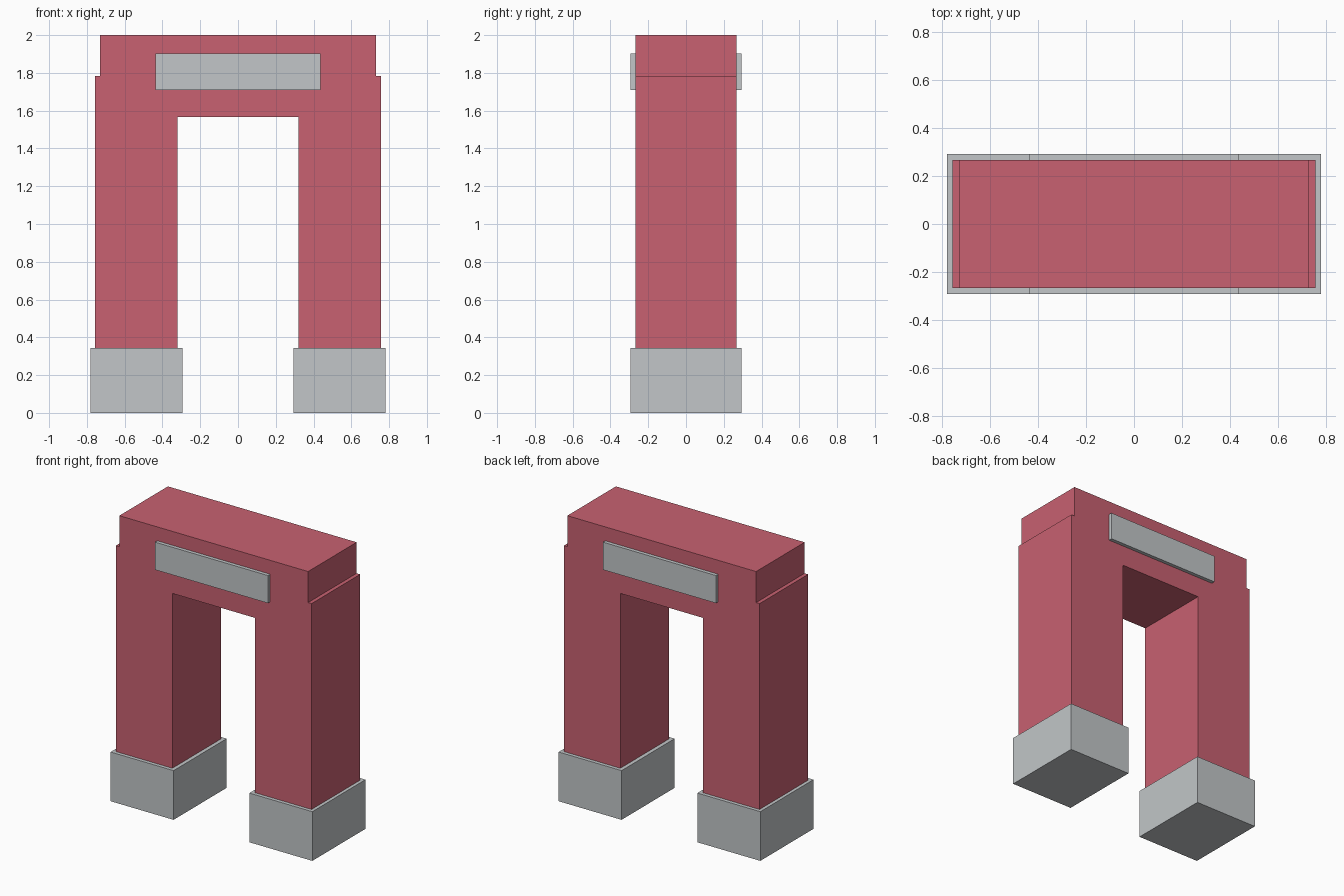
import bpy
import bmesh

cube = bpy.data.objects.get("Cube")
if cube:
    bpy.data.objects.remove(cube, do_unlink=True)


def make_material(name, rgb):
    mat = bpy.data.materials.new(name)
    mat.use_nodes = True
    color = (*rgb, 1.0)
    mat.diffuse_color = color
    mat.node_tree.nodes["Principled BSDF"].inputs["Base Color"].default_value = color
    return mat


red = make_material("rose red", (0.58, 0.12, 0.165))
grey = make_material("light grey", (0.54, 0.565, 0.58))


def extrude_profile(name, points, y0, y1, mat):
    """Extrude an (x, z) outline from y0 to y1."""
    bm = bmesh.new()
    face = bm.faces.new([bm.verts.new((x, y0, z)) for x, z in points])
    result = bmesh.ops.extrude_face_region(bm, geom=[face])
    verts = [g for g in result["geom"] if isinstance(g, bmesh.types.BMVert)]
    bmesh.ops.translate(bm, verts=verts, vec=(0, y1 - y0, 0))
    bmesh.ops.recalc_face_normals(bm, faces=bm.faces)
    mesh = bpy.data.meshes.new(name)
    bm.to_mesh(mesh)
    bm.free()
    mesh.materials.append(mat)
    obj = bpy.data.objects.new(name, mesh)
    bpy.context.collection.objects.link(obj)
    return obj


def box(name, x0, x1, y0, y1, z0, z1, mat):
    return extrude_profile(name, [(x0, z0), (x1, z0), (x1, z1), (x0, z1)], y0, y1, mat)


DEPTH = 0.268       # half depth of the arch
OUTER_DEPTH = 0.293  # half depth of plinths and plaques
PLINTH_TOP = 0.344

# Arch: two legs and a slightly narrower lintel as one solid
half = [(0.32, 1.566), (0.32, PLINTH_TOP), (0.757, PLINTH_TOP),
        (0.757, 1.783), (0.73, 1.783), (0.73, 2.0)]
outline = half + [(-x, z) for x, z in reversed(half)]
extrude_profile("arch", outline, -DEPTH, DEPTH, red)

# Plinths under both legs
for side, name in ((1, "left_plinth"), (-1, "right_plinth")):
    x0, x1 = sorted((side * 0.293, side * 0.78))
    box(name, x0, x1, -OUTER_DEPTH, OUTER_DEPTH, 0, PLINTH_TOP, grey)

# Blank plaques on the front and back of the lintel
for side, name in ((-1, "front_plaque"), (1, "back_plaque")):
    y0, y1 = sorted((side * DEPTH, side * OUTER_DEPTH))
    box(name, -0.437, 0.437, y0, y1, 1.71, 1.903, grey)
